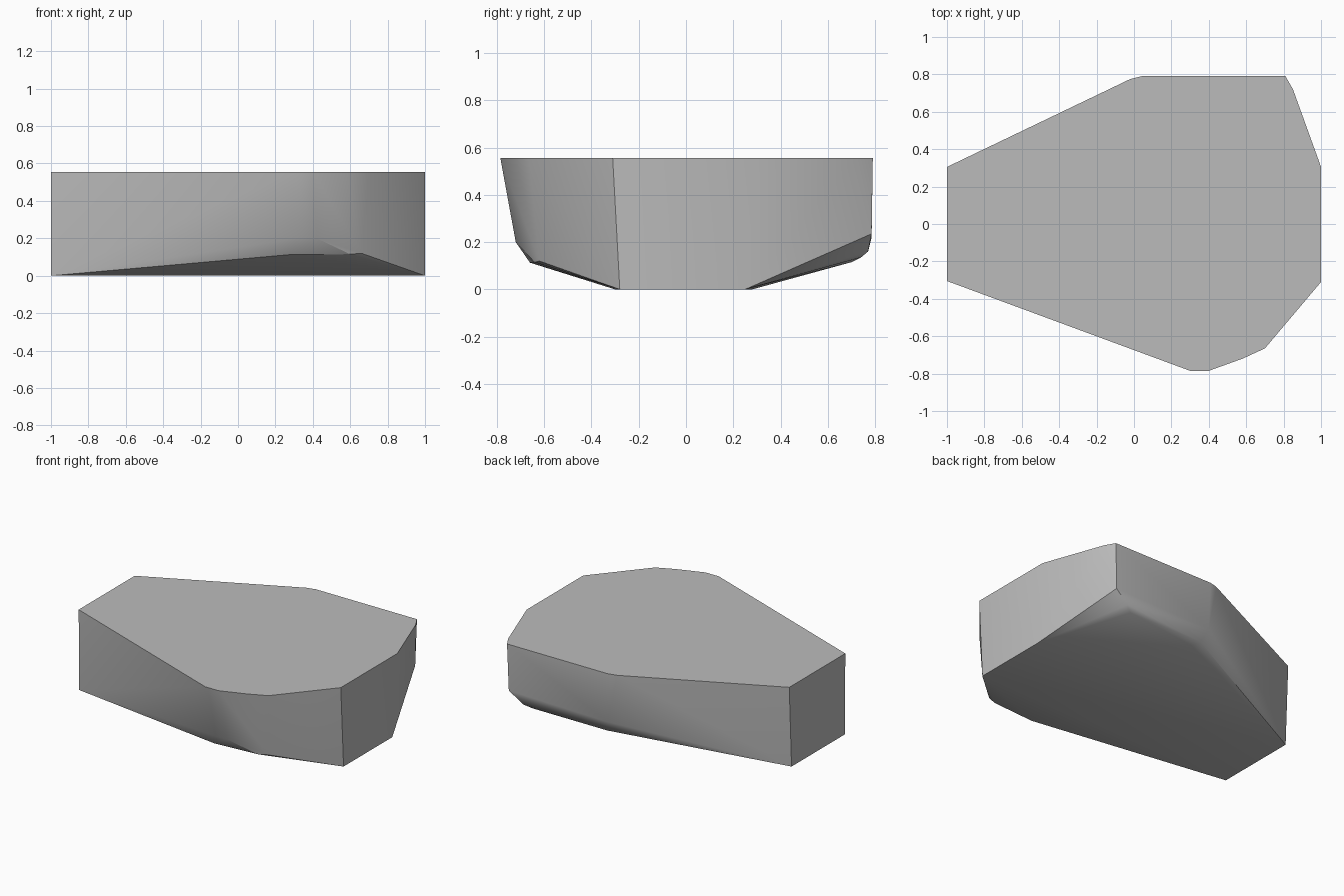
import bpy
import bmesh
import math

cube = bpy.data.objects.get("Cube")
if cube:
    bpy.data.objects.remove(cube, do_unlink=True)

HEIGHT = 0.555

# Flat top outline, anticlockwise from the narrow end
rim = [(-1, -0.305), (0.3, -0.785), (0.4, -0.785), (0.58, -0.72), (0.7, -0.665),
       (0.83, -0.51), (1, -0.31), (1, 0.305), (0.85, 0.72), (0.81, 0.79),
       (0.04, 0.79), (-0.02, 0.775), (-1, 0.305)]

# Chamfered lower flanks
flanks = [(0.32, -0.72, 0.2), (0.42, -0.72, 0.2), (0.28, -0.66, 0.113),
          (0.6, -0.64, 0.115), (0.66, -0.62, 0.12), (0.8, 0.785, 0.235),
          (0.65, 0.74, 0.135), (0.7, 0.77, 0.16), (0.05, 0.785, 0.22),
          (0.08, 0.74, 0.135), (0.12, 0.70, 0.115)]

# Flat base corners
base = [(-1, -0.3), (1, -0.28), (1, 0.25), (-1, 0.28)]

# Faceted solid wrapped around the three levels
bm = bmesh.new()
points = [(x, y, HEIGHT) for x, y in rim] + flanks + [(x, y, 0) for x, y in base]
for p in points:
    bm.verts.new(p)
hull = bmesh.ops.convex_hull(bm, input=bm.verts)
spare = {g for g in hull["geom_interior"] + hull["geom_unused"]
         if isinstance(g, bmesh.types.BMVert)}
bmesh.ops.delete(bm, geom=list(spare), context="VERTS")
bmesh.ops.dissolve_limit(bm, angle_limit=math.radians(0.5),
                         verts=bm.verts, edges=bm.edges)
bmesh.ops.recalc_face_normals(bm, faces=bm.faces)

mesh = bpy.data.meshes.new("faceted_block")
bm.to_mesh(mesh)
bm.free()
block = bpy.data.objects.new("faceted_block", mesh)
bpy.context.collection.objects.link(block)

# Plain grey
grey = bpy.data.materials.new("plain_grey")
grey.use_nodes = True
color = (0.5, 0.5, 0.5, 1)
grey.diffuse_color = color
grey.node_tree.nodes["Principled BSDF"].inputs["Base Color"].default_value = color
mesh.materials.append(grey)

# Soft shading over shallow facets, crisp main edges
bpy.context.view_layer.objects.active = block
block.select_set(True)
bpy.ops.object.shade_smooth_by_angle(angle=math.radians(30))
